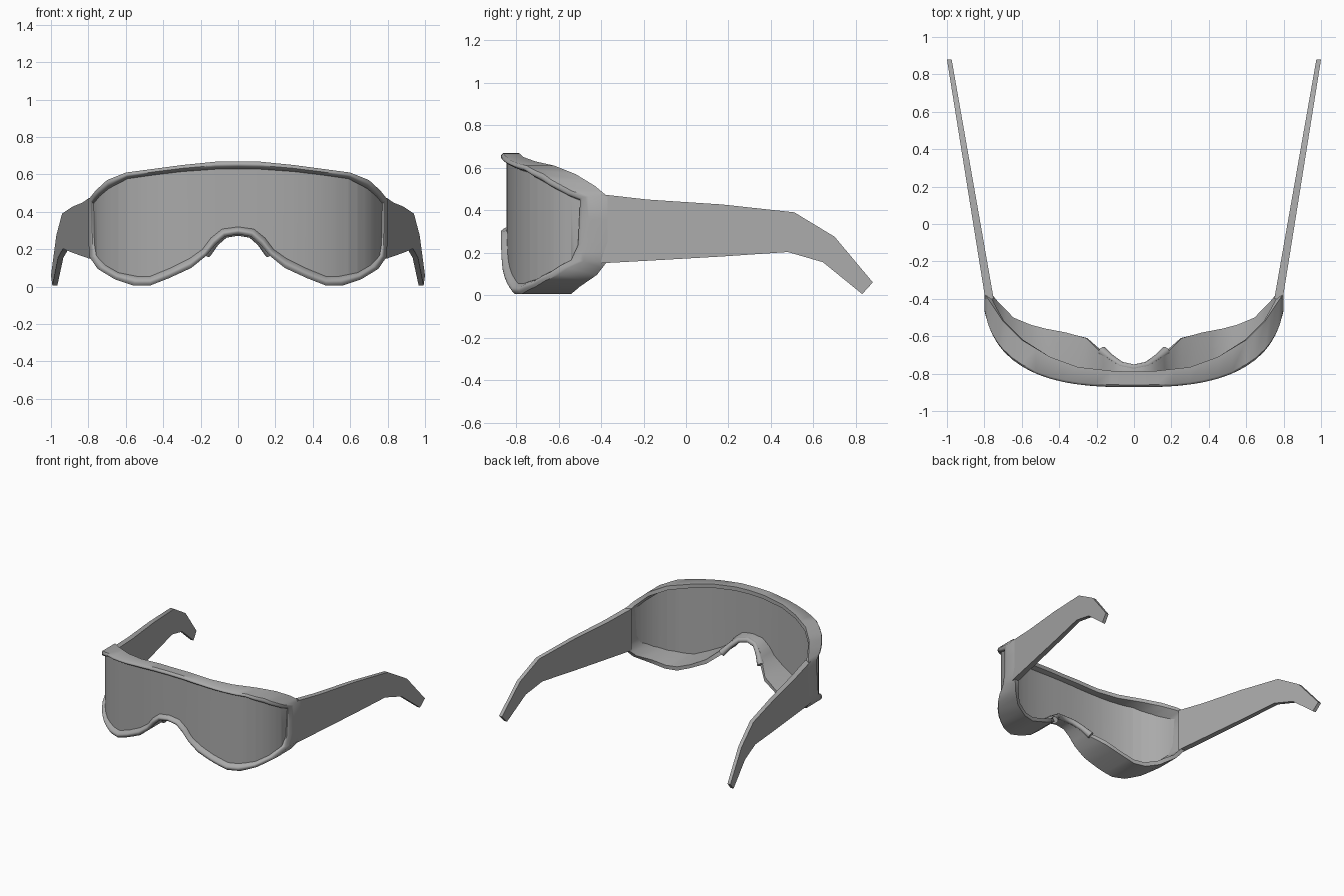
import bpy
import bmesh
import math
from mathutils import Vector

old = bpy.data.objects.get("Cube")
if old:
    bpy.data.objects.remove(old, do_unlink=True)

grey = bpy.data.materials.new("mid grey")
grey.use_nodes = True
colour = (0.4, 0.4, 0.4, 1)
grey.diffuse_color = colour
grey.node_tree.nodes["Principled BSDF"].inputs["Base Color"].default_value = colour

# Half outline of the frame: outer x, outer z, lens x, lens z, back edge y
HALF = [
    (0, .67, 0, .63, -.79), (.12, .668, .12, .628, -.785),
    (.3, .65, .3, .615, -.765), (.45, .63, .45, .597, -.71),
    (.6, .61, .59, .577, -.62), (.7, .57, .69, .525, -.52),
    (.76, .515, .74, .483, -.43), (.8, .465, .772, .445, -.37),
    (.8, .25, .768, .23, -.37), (.795, .16, .757, .165, -.37),
    (.75, .095, .71, .115, -.42), (.66, .04, .64, .075, -.5),
    (.56, .006, .54, .055, -.54), (.47, .006, .47, .055, -.56),
    (.37, .045, .36, .1, -.58), (.25, .1, .26, .15, -.61),
    (.17, .165, .19, .2, -.68), (.12, .225, .145, .26, -.72),
    (.07, .268, .085, .308, -.755), (0, .28, 0, .32, -.77),
]
SIDE_ROW = 7


def wrap(x, width, depth):
    """Depth of the wraparound curve at a given x."""
    return -.3 - depth * max(0, 1 - (abs(x) / width) ** 2.7) ** .37


def frame_y(x):
    return wrap(x, .81, .56)


def lens_y(x):
    return wrap(x, .79, .545)


def interpolate(x, points):
    """Piecewise linear height of a list of (x, z) points."""
    for (xa, za), (xb, zb) in zip(points, points[1:]):
        if xa <= x <= xb:
            return za + (zb - za) * (x - xa) / max(xb - xa, 1e-6)
    return points[-1][1]


def finish(name, bm, angle=40):
    bmesh.ops.recalc_face_normals(bm, faces=bm.faces)
    mesh = bpy.data.meshes.new(name)
    bm.to_mesh(mesh)
    bm.free()
    mesh.materials.append(grey)
    obj = bpy.data.objects.new(name, mesh)
    bpy.context.collection.objects.link(obj)
    bpy.ops.object.select_all(action="DESELECT")
    obj.select_set(True)
    bpy.context.view_layer.objects.active = obj
    bpy.ops.object.shade_smooth_by_angle(angle=math.radians(angle))
    return obj


def loft(name, rings, closed, angle=40):
    """Skin a list of equal closed cross-sections."""
    bm = bmesh.new()
    loops = [[bm.verts.new(p) for p in ring] for ring in rings]
    pairs = list(zip(loops, loops[1:]))
    if closed:
        pairs.append((loops[-1], loops[0]))
    else:
        bm.faces.new(loops[0])
        bm.faces.new(loops[-1])
    for a, b in pairs:
        for i in range(len(a)):
            j = (i + 1) % len(a)
            bm.faces.new((a[i], a[j], b[j], b[i]))
    return finish(name, bm, angle)


# Frame: rounded front bead running into a deep band towards the face
def frame_section(row):
    xo, zo, xi, zi, back = row
    outer = Vector((xo, frame_y(xo), zo))
    inner = Vector((xi, lens_y(xi), zi))
    ring = []
    for k in range(7):
        t = k / 6
        p = inner.lerp(outer, t)
        p.y -= .02 * math.sin(math.pi * t)
        ring.append(p)
    inward = Vector((xi - xo, 0, zi - zo)).normalized() * .03
    rear = Vector((xo, back, zo))
    ring += [rear, rear + inward, inner + Vector((0, .025, 0))]
    return ring


rows = []
for a, b in zip(HALF, HALF[1:]):
    rows += [a, tuple((p + q) / 2 for p, q in zip(a, b))]
rows.append(HALF[-1])
right = [(-r[0], r[1], -r[2], r[3], r[4]) for r in rows[-2:0:-1]]
loft("frame", [frame_section(r) for r in rows + right], True)

# Lens: one curved sheet between the upper and lower frame edges
upper = [(r[2], r[3]) for r in HALF[:SIDE_ROW + 1]]
lower = [(r[2], r[3]) for r in reversed(HALF[SIDE_ROW:])]
columns = sorted({r[2] for r in rows})
columns = [-x for x in reversed(columns[1:])] + columns
sections = []
for x in columns:
    top = interpolate(abs(x), upper)
    low = min(interpolate(abs(x), lower), top - .002)
    y = lens_y(x)
    sections.append([(x, y, top), (x, y, low),
                     (x, y + .02, low), (x, y + .02, top)])
loft("lens", sections, False)

# Nose pad: rounded bead following the arch of the nose bridge
arch = [Vector((r[0], r[4], r[1] + .012)) for r in HALF[-4:]]
arch = [Vector((-p.x, p.y, p.z)) for p in arch[:-1]] + arch[::-1]
rings = []
for i, p in enumerate(arch):
    along = (arch[min(i + 1, len(arch) - 1)] - arch[max(i - 1, 0)]).normalized()
    u = along.cross(Vector((0, 1, 0))).normalized()
    v = along.cross(u)
    radius = .026 if i in (0, len(arch) - 1) else .02
    rings.append([p + (u * math.cos(a) + v * math.sin(a)) * radius
                  for a in (k * math.tau / 10 for k in range(10))])
loft("nose_pad", rings, False)

# Temples: tapering arms with a hooked tip; top y, top z, bottom y, bottom z
ARM = [
    (-.4, .475, -.4, .15), (-.18, .45, -.18, .162), (.17, .427, .17, .182),
    (.51, .39, .48, .203), (.7, .275, .645, .155), (.88, .06, .83, .005),
]


def arm_point(side, y, z, inset):
    x = .8 + .16 * (y + .37)
    thick = .045 - .02 * (y + .4) / 1.28
    return (side * (x - thick * inset), y, z)


for side, name in ((1, "left_temple"), (-1, "right_temple")):
    loft(name, [[arm_point(side, yt, zt, 0), arm_point(side, yb, zb, 0),
                 arm_point(side, yb, zb, 1), arm_point(side, yt, zt, 1)]
                for yt, zt, yb, zb in ARM], False, 25)
